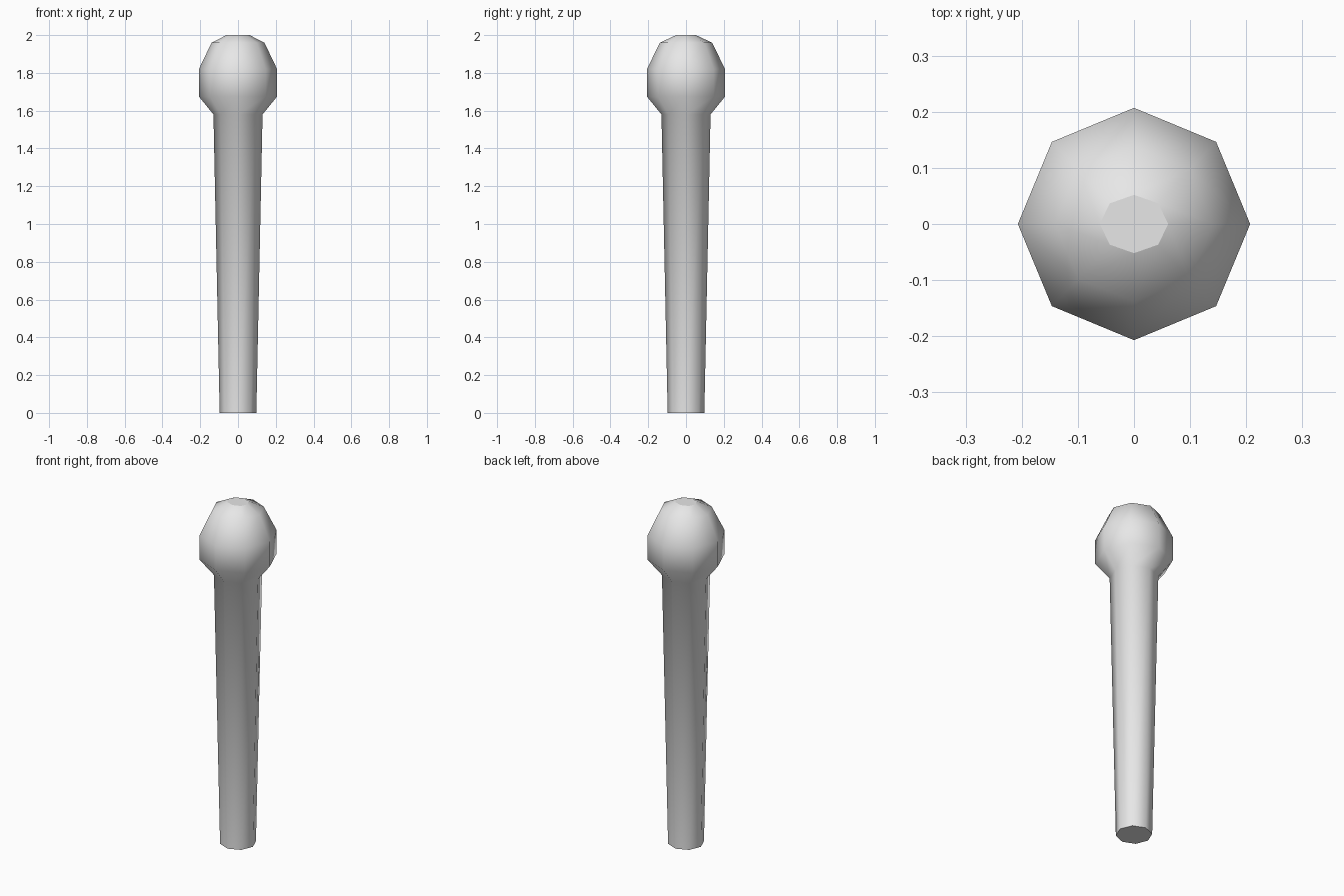
import bpy
import bmesh
from math import cos, sin, tau

cube = bpy.data.objects.get("Cube")
if cube:
    bpy.data.objects.remove(cube, do_unlink=True)

SIDES = 8

# Single plain grey
grey = bpy.data.materials.new("light_grey")
grey.use_nodes = True
grey.diffuse_color = (0.8, 0.8, 0.8, 1)
grey.node_tree.nodes["Principled BSDF"].inputs["Base Color"].default_value = (0.8, 0.8, 0.8, 1)

# Rings from base to tip: x radius, y radius, height
rings = [
    (0.097, 0.097, 0.0),     # shaft foot
    (0.13, 0.13, 1.58),      # shaft top
    (0.207, 0.207, 1.675),   # knob lower rim
    (0.207, 0.207, 1.82),    # knob upper rim
    (0.14, 0.138, 1.96),     # knob shoulder
    (0.061, 0.052, 2.0),     # flat tip
]

bm = bmesh.new()
loops = []
for rx, ry, z in rings:
    angles = [tau * i / SIDES for i in range(SIDES)]
    loops.append([bm.verts.new((rx * cos(a), ry * sin(a), z)) for a in angles])

# Smooth walls between successive rings
for low, high in zip(loops, loops[1:]):
    for i in range(SIDES):
        j = (i + 1) % SIDES
        bm.faces.new((low[i], low[j], high[j], high[i])).smooth = True

# Flat end caps with crisp rims
for cap in (bm.faces.new(loops[0][::-1]), bm.faces.new(loops[-1])):
    cap.smooth = False
    for edge in cap.edges:
        edge.smooth = False

mesh = bpy.data.meshes.new("knobbed_post")
bm.to_mesh(mesh)
bm.free()
mesh.materials.append(grey)
post = bpy.data.objects.new("knobbed_post", mesh)
bpy.context.collection.objects.link(post)
